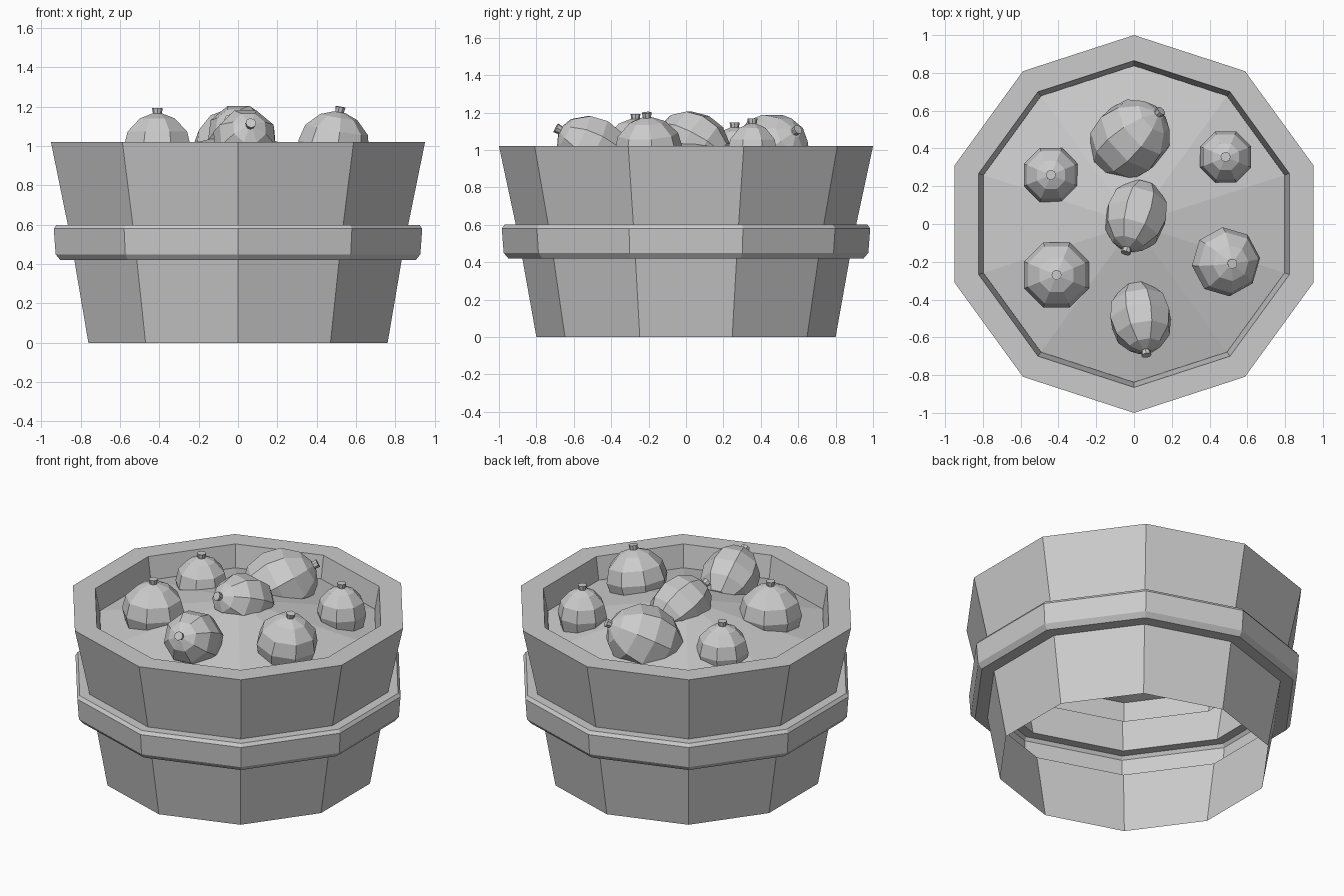
import bpy
import bmesh
import math
from mathutils import Vector

cube = bpy.data.objects.get("Cube")
if cube:
    bpy.data.objects.remove(cube)

grey = bpy.data.materials.new("plain_grey")
grey.use_nodes = True
grey.diffuse_color = (0.6, 0.6, 0.6, 1)
grey.node_tree.nodes["Principled BSDF"].inputs["Base Color"].default_value = (0.6, 0.6, 0.6, 1)


def lathe(name, profile, sides, start=0.0):
    """Turn (radius, height) points about z; zero radius makes a tip."""
    bm = bmesh.new()
    rings = []
    for r, z in profile:
        if r == 0:
            rings.append([bm.verts.new((0, 0, z))] * sides)
            continue
        angles = [start + math.tau * i / sides for i in range(sides)]
        rings.append([bm.verts.new((r * math.cos(a), r * math.sin(a), z)) for a in angles])
    for low, high in zip(rings, rings[1:]):
        for i in range(sides):
            k = (i + 1) % sides
            corners = list(dict.fromkeys((low[i], low[k], high[k], high[i])))
            bm.faces.new(corners)
    mesh = bpy.data.meshes.new(name)
    bm.to_mesh(mesh)
    bm.free()
    mesh.materials.append(grey)
    obj = bpy.data.objects.new(name, mesh)
    bpy.context.collection.objects.link(obj)
    return obj


# Open-bottomed ten-sided tub: wall, raised band, flat rim and inner lining
lathe("tub", [
    (0.80, 0), (0.875, 0.42),
    (0.95, 0.42), (0.975, 0.45), (0.985, 0.58), (0.97, 0.60), (0.91, 0.60),
    (1.0, 1.02), (0.865, 1.02), (0.815, 0.74),
], 10, math.pi / 2)

# Shallow mounded filling
lathe("filling", [(0.838, 0.88), (0, 1.07)], 10, math.pi / 2)

# Faceted gourd body, topped by a short stem
BODY = [(0, -1), (0.5, -0.9), (0.88, -0.5), (1, 0), (0.88, 0.48), (0.52, 0.86), (0.16, 1), (0, 1)]


def gourd(name, centre, radius, length, axis):
    turn = Vector(axis).to_track_quat('Z', 'Y')
    body = lathe(name, [(r * radius, h * length) for r, h in BODY], 8, math.pi / 8)
    stem = lathe(name + "_stem", [(0.021, length - 0.01), (0.027, length + 0.028),
                                  (0, length + 0.028)], 8)
    for part in (body, stem):
        part.rotation_mode = 'QUATERNION'
        part.rotation_quaternion = turn
        part.location = centre


# Upright gourds
gourd("gourd_front_right", (-0.41, -0.27, 0.99), 0.186, 0.175, (0, 0, 1))
gourd("gourd_back_right", (-0.44, 0.26, 0.96), 0.155, 0.16, (0, 0, 1))
gourd("gourd_back_left", (0.485, 0.355, 0.98), 0.146, 0.16, (0, 0, 1))
gourd("gourd_front_left", (0.487, -0.20, 1.0), 0.184, 0.175, (0.17, -0.05, 1))

# Gourds lying on their sides
gourd("gourd_front", (0.035, -0.50, 1.015), 0.17, 0.195, (0.03, -0.19, 0.10))
gourd("gourd_middle", (0.01, 0.04, 1.04), 0.17, 0.195, (-0.05, -0.18, 0.09))
gourd("gourd_back", (-0.02, 0.45, 0.99), 0.205, 0.225, (0.165, 0.15, 0.12))
